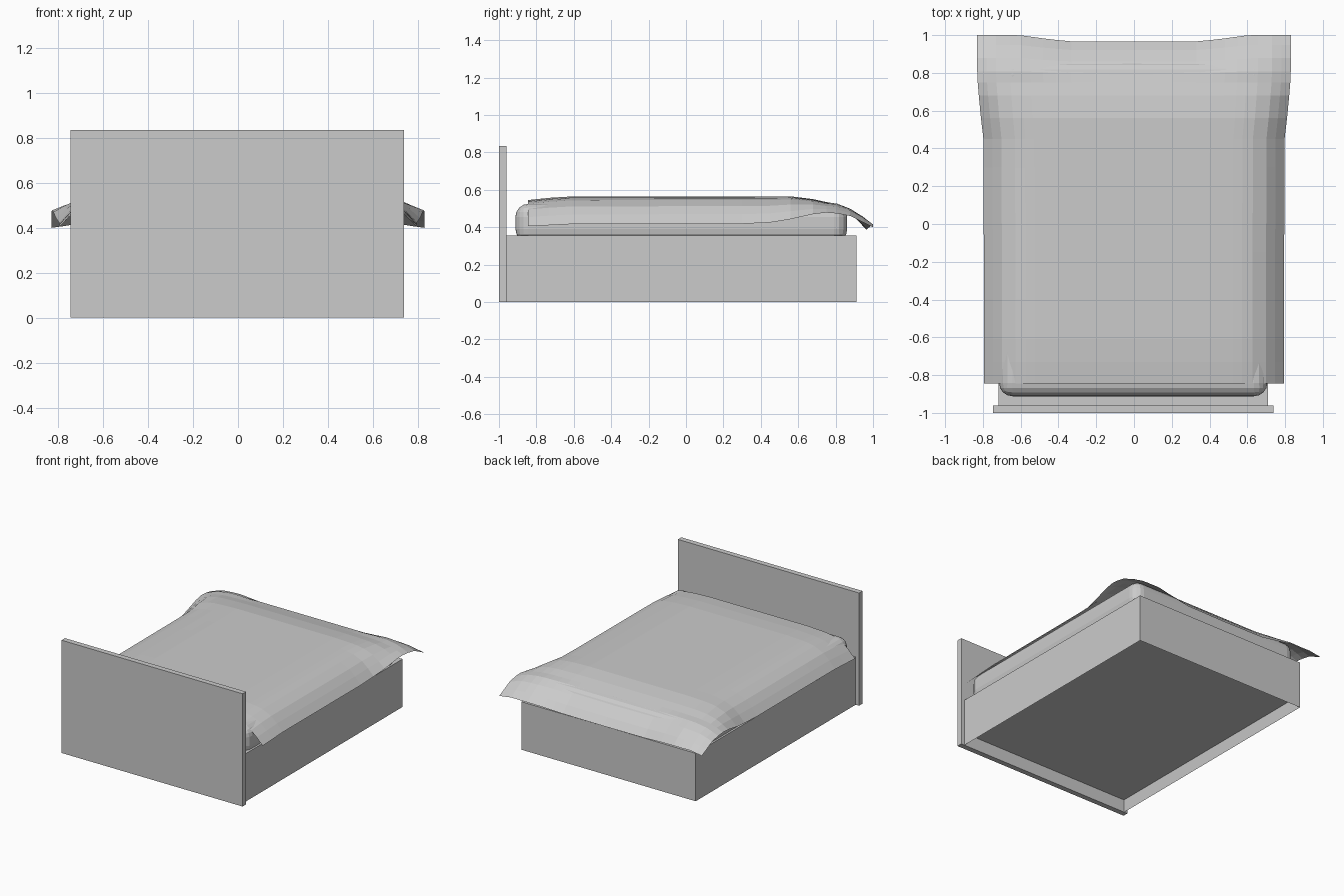
import bpy, bmesh
from mathutils import Matrix, Vector

if "Cube" in bpy.data.objects:
    bpy.data.objects.remove(bpy.data.objects["Cube"])

CX = -0.004  # frame centre


def box(name, lo, hi):
    lo, hi = Vector(lo), Vector(hi)
    bm = bmesh.new()
    bmesh.ops.create_cube(bm, size=1, matrix=Matrix.Translation((lo + hi) / 2)
                          @ Matrix.Diagonal((*(hi - lo), 1)))
    me = bpy.data.meshes.new(name)
    bm.to_mesh(me)
    bm.free()
    ob = bpy.data.objects.new(name, me)
    bpy.context.collection.objects.link(ob)
    return ob


def lerp(points, t):
    """Piecewise linear lookup in a list of (position, value)."""
    for (a, va), (b, vb) in zip(points, points[1:]):
        if t <= b:
            return va + (vb - va) * max(0, (t - a) / (b - a))
    return points[-1][1]


# Headboard
box("headboard", (CX - 0.742, -1, 0), (CX + 0.742, -0.96, 0.835))

# Bed base, with a recess underneath
base = box("bed_base", (CX - 0.714, -0.96, 0), (CX + 0.714, 0.912, 0.355))
bm = bmesh.new()
bm.from_mesh(base.data)
bottom = [f for f in bm.faces if f.normal.z < -0.9]
bmesh.ops.inset_region(bm, faces=bottom, thickness=0.02)
bmesh.ops.translate(bm, verts=bottom[0].verts, vec=(0, 0, 0.085))
bm.to_mesh(base.data)
bm.free()

# Mattress: rounded block, cut flat where it sits on the base
mattress = box("mattress", (CX - 0.71, -0.912, 0.32), (CX + 0.71, 0.862, 0.525))
bm = bmesh.new()
bm.from_mesh(mattress.data)
bmesh.ops.bevel(bm, geom=bm.edges[:], offset=0.07, segments=4, profile=0.5, affect="EDGES")
cut = bmesh.ops.bisect_plane(bm, geom=bm.verts[:] + bm.edges[:] + bm.faces[:],
                             plane_co=(0, 0, 0.355), plane_no=(0, 0, -1), clear_outer=True)
bmesh.ops.contextual_create(bm, geom=[e for e in cut["geom_cut"] if isinstance(e, bmesh.types.BMEdge)])
bm.to_mesh(mattress.data)
bm.free()

# Blanket: a draped sheet described by its centre line, side hem and half width
ys = [-0.845, -0.73, -0.61, -0.4, -0.15, 0.1, 0.3, 0.45, 0.56, 0.68, 0.75, 0.8, 0.86, 0.92, 0.965]
top = [(-0.845, 0.545), (-0.73, 0.557), (-0.6, 0.565), (0.56, 0.565), (0.68, 0.55),
       (0.8, 0.523), (0.86, 0.487), (0.92, 0.435), (0.965, 0.385)]
hem = [(-0.845, 0.405), (-0.6, 0.417), (0.3, 0.418), (0.45, 0.425), (0.56, 0.443),
       (0.68, 0.47), (0.77, 0.48), (0.86, 0.46), (0.965, 0.4)]
half = [(-0.845, 0.793), (0.45, 0.797), (0.6, 0.815), (0.78, 0.83), (0.965, 0.83)]
droop = [(0, 0), (0.5, 0), (0.66, 0.04), (0.72, 0.07), (0.79, 0.14), (0.88, 0.36), (0.94, 0.65), (1, 1)]
flare = [(0, 0), (0.4, 0.05), (0.55, 0.4), (0.73, 1), (1, 1)]
lift = [(0, 0), (0.4, 0.1), (0.72, 1), (0.88, 0.9), (1, 0)]
fractions = [0, 0.25, 0.4, 0.5, 0.58, 0.66, 0.72, 0.79, 0.88, 0.94, 1]
columns = [-f for f in reversed(fractions[1:])] + fractions

bm = bmesh.new()
rows = []
for y in ys:
    t, h, w = lerp(top, y), lerp(hem, y), lerp(half, y)
    pull = max(0, (y - 0.75) / 0.215)  # corners pulled out and up at the foot
    rows.append([bm.verts.new((s * w, y + 0.035 * pull * lerp(flare, abs(s)),
                               t + (h - t) * lerp(droop, abs(s))
                               + 0.027 * pull * lerp(lift, abs(s)))) for s in columns])
for a, b in zip(rows, rows[1:]):
    for i in range(len(columns) - 1):
        bm.faces.new((a[i], a[i + 1], b[i + 1], b[i]))
me = bpy.data.meshes.new("blanket")
bm.to_mesh(me)
bm.free()
bpy.context.collection.objects.link(bpy.data.objects.new("blanket", me))
